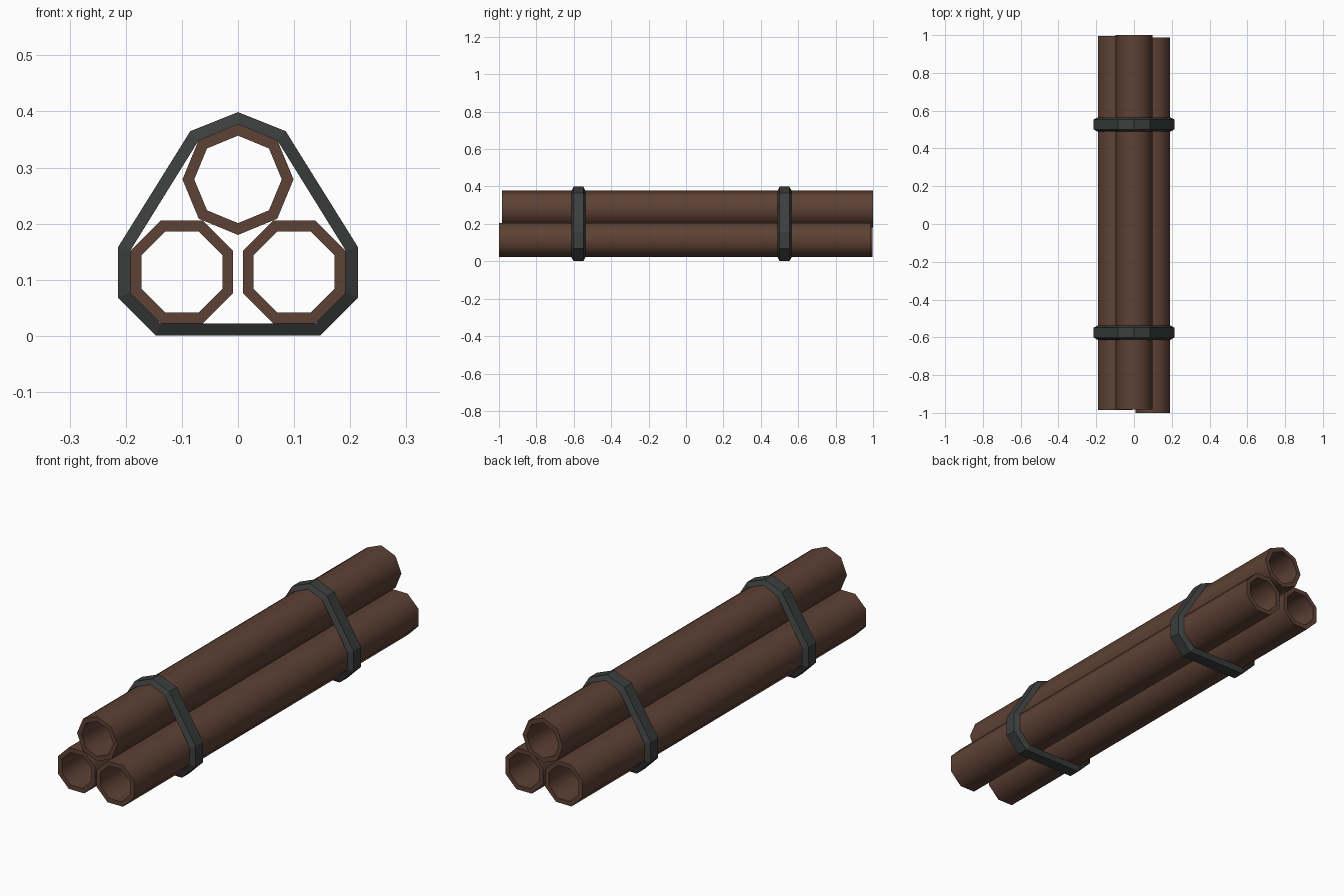
import bpy, bmesh, math

if "Cube" in bpy.data.objects:
    bpy.data.objects.remove(bpy.data.objects["Cube"])

def material(name, rgb):
    m = bpy.data.materials.new(name)
    m.diffuse_color = (*rgb, 1)
    m.use_nodes = True
    m.node_tree.nodes["Principled BSDF"].inputs["Base Color"].default_value = m.diffuse_color
    return m

BROWN = material("brown tube", (0.11, 0.053, 0.035))
GREY = material("dark grey strap", (0.045, 0.047, 0.047))

def ring_object(name, loops, mat, smooth_loops=()):
    """Bridge a closed cycle of point loops; listed spans are smooth shaded."""
    bm = bmesh.new()
    rows = [[bm.verts.new(p) for p in loop] for loop in loops]
    n = len(rows[0])
    for k, row in enumerate(rows):
        nxt = rows[(k + 1) % len(rows)]
        for i in range(n):
            j = (i + 1) % n
            f = bm.faces.new((row[i], row[j], nxt[j], nxt[i]))
            f.smooth = k in smooth_loops
    bmesh.ops.recalc_face_normals(bm, faces=bm.faces)
    me = bpy.data.meshes.new(name)
    bm.to_mesh(me)
    bm.free()
    me.materials.append(mat)
    ob = bpy.data.objects.new(name, me)
    bpy.context.collection.objects.link(ob)
    return ob

def octagon(cx, cz, r, y, turn):
    return [(cx + r * math.cos(math.radians(45 * i + turn)), y,
             cz + r * math.sin(math.radians(45 * i + turn))) for i in range(8)]

# Hollow octagonal tubes: outer wall, back rim, inner wall, front rim
def tube(name, cx, cz, y0, y1, turn):
    ro, ri = 0.099, 0.078
    loops = [octagon(cx, cz, r, y, turn)
             for r, y in ((ro, y0), (ro, y1), (ri, y1), (ri, y0))]
    ring_object(name, loops, BROWN, smooth_loops=(0, 2))

tube("left_tube", -0.10, 0.114, -0.985, 0.996, 22.5)
tube("right_tube", 0.10, 0.114, -1.0, 0.988, 22.5)
tube("top_tube", 0.0, 0.279, -0.983, 1.0, 0)

# Straps around the bundle, tapering towards the outside
def mirrored(half, y):
    pts = half + [(-x, z) for x, z in reversed(half) if x > 0]
    return [(x, y, z) for x, z in pts]

OUTER = [(0, 0.399), (0.085, 0.365), (0.214, 0.158), (0.214, 0.068), (0.147, 0.001)]
INNER = [(0, 0.376), (0.071, 0.347), (0.192, 0.152), (0.192, 0.077), (0.138, 0.022)]

for name, y in (("front_strap", -0.575), ("back_strap", 0.527)):
    loops = [mirrored(INNER, y - 0.038), mirrored(OUTER, y - 0.026),
             mirrored(OUTER, y + 0.026), mirrored(INNER, y + 0.038)]
    ring_object(name, loops, GREY)
